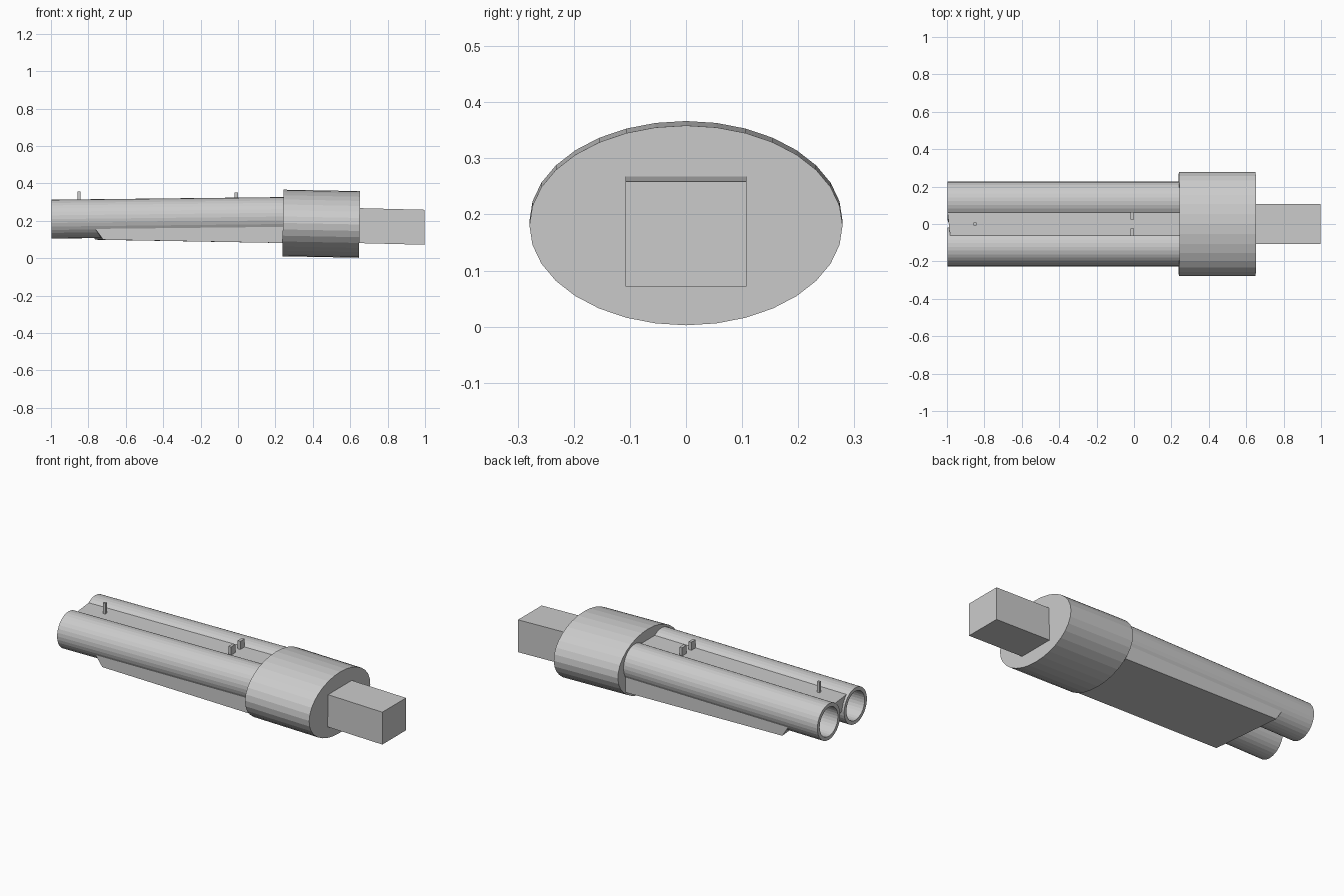
import bpy, bmesh, math

if "Cube" in bpy.data.objects:
    bpy.data.objects.remove(bpy.data.objects["Cube"])

SEG = 32
grey = bpy.data.materials.new("plain_grey")
grey.diffuse_color = (0.6, 0.6, 0.6, 1)
grey.use_nodes = True
grey.node_tree.nodes["Principled BSDF"].inputs["Base Color"].default_value = grey.diffuse_color


def make(name, bm):
    bmesh.ops.recalc_face_normals(bm, faces=bm.faces)
    mesh = bpy.data.meshes.new(name)
    bm.to_mesh(mesh)
    bm.free()
    mesh.materials.append(grey)
    obj = bpy.data.objects.new(name, mesh)
    bpy.context.collection.objects.link(obj)
    return obj


def loft(name, rings, caps=True):
    """Skin a sequence of equal-length point rings."""
    bm = bmesh.new()
    loops = [[bm.verts.new(p) for p in ring] for ring in rings]
    n = len(loops[0])
    for a, b in zip(loops, loops[1:]):
        for i in range(n):
            j = (i + 1) % n
            bm.faces.new((a[i], a[j], b[j], b[i]))
    if caps:
        bm.faces.new(loops[0])
        bm.faces.new(loops[-1])
    return make(name, bm)


def ellipse(x, y, z, ry, rz, lean=0.0):
    ring = []
    for i in range(SEG):
        t = 2 * math.pi * i / SEG
        dz = rz * math.sin(t)
        ring.append((x + lean * dz, y + ry * math.cos(t), z + dz))
    return ring


def box(name, x0, x1, y0, y1, front, back):
    """Box whose end heights are given as (bottom, top) pairs."""
    return loft(name, [[(x, y0, b), (x, y1, b), (x, y1, t), (x, y0, t)]
                       for x, (b, t) in ((x0, front), (x1, back))])


# Twin hollow tubes, rising slightly toward the housing
R, BORE, CY = 0.104, 0.083, 0.122
X0, X1, Z0, Z1 = -0.998, 0.26, 0.209, 0.223
for side, label in ((-1, "near"), (1, "far")):
    y = side * CY
    loft("tube_" + label, [
        ellipse(X1, y, Z1, BORE, BORE), ellipse(X0, y, Z0, BORE, BORE),
        ellipse(X0, y, Z0, R, R), ellipse(X1, y, Z1, R, R)])

# Tapered rib filling the valley between the tubes
loft("centre_rib", [
    [(x - s, 0.062, z + 0.084), (x + s, -0.062, z + 0.084),
     (x + s, -0.024, z + 0.005), (x - s, 0.024, z + 0.005)]
    for x, z, s in ((-0.99, Z0, 0.007), (X1, Z1, 0))])

# Lower block with a slanted, slightly skewed nose
W = 0.21
loft("lower_block", [
    [(-0.72, -W, 0.099), (-0.763, W, 0.099), (-0.80, W, 0.158), (-0.764, -W, 0.158)],
    [(0.26, -W, 0.081), (0.26, W, 0.081), (0.26, W, 0.175), (0.26, -W, 0.175)]])

# Oval housing, tipped slightly downward
loft("housing", [ellipse(0.24, 0, 0.1885, 0.279, 0.178, 0.018),
                 ellipse(0.65, 0, 0.1805, 0.279, 0.178, 0.018)])

# Rear square block
box("rear_block", 0.64, 0.998, -0.108, 0.108, (0.081, 0.268), (0.072, 0.259))

# Small upright posts on top
box("front_post", -0.858, -0.843, -0.007, 0.007, (0.28, 0.357), (0.28, 0.357))
for side, label in ((-1, "near"), (1, "far")):
    y0, y1 = sorted((side * 0.023, side * 0.063))
    box("rear_post_" + label, -0.018, -0.001, y0, y1, (0.29, 0.351), (0.29, 0.351))
